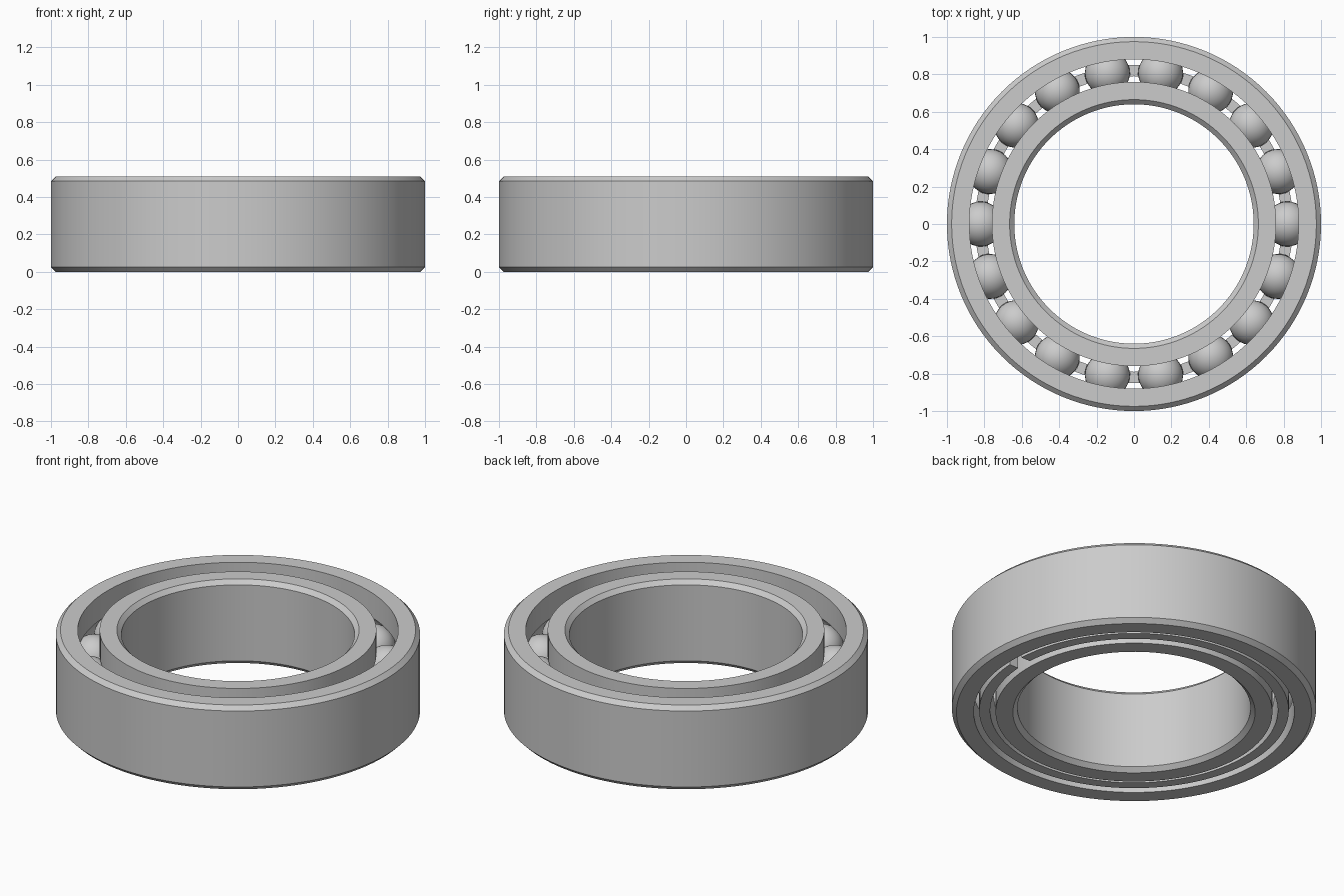
import bpy, bmesh, math
from mathutils import Matrix, Vector

old = bpy.data.objects.get("Cube")
if old:
    bpy.data.objects.remove(old, do_unlink=True)

HEIGHT, MID = 0.51, 0.255
BALLS, BALL_R, PITCH_R = 18, 0.12, 0.82
CHAMFER = 0.025

steel = bpy.data.materials.new("steel grey")
steel.use_nodes = True
colour = (0.6, 0.6, 0.6, 1)
steel.diffuse_color = colour
steel.node_tree.nodes["Principled BSDF"].inputs["Base Color"].default_value = colour


def add_object(name, bm):
    bmesh.ops.recalc_face_normals(bm, faces=bm.faces)
    mesh = bpy.data.meshes.new(name)
    bm.to_mesh(mesh)
    bm.free()
    mesh.materials.append(steel)
    obj = bpy.data.objects.new(name, mesh)
    bpy.context.collection.objects.link(obj)
    return obj


def select(obj):
    bpy.ops.object.select_all(action="DESELECT")
    obj.select_set(True)
    bpy.context.view_layer.objects.active = obj


def smooth(obj):
    select(obj)
    bpy.ops.object.shade_smooth_by_angle(angle=math.radians(30))


def revolve(name, profile, steps=128):
    """Turn a closed (radius, height) profile about the z axis."""
    bm = bmesh.new()
    rings = []
    for i in range(steps):
        a = math.tau * i / steps
        rings.append([bm.verts.new((r * math.cos(a), r * math.sin(a), z)) for r, z in profile])
    n = len(profile)
    for i in range(steps):
        here, after = rings[i], rings[(i + 1) % steps]
        for j in range(n):
            k = (j + 1) % n
            bm.faces.new((here[j], after[j], after[k], here[k]))
    return add_object(name, bm)


def race_profile(plain_r, track_r):
    """Chamfered plain wall on one side, ball groove on the other."""
    side = 1 if plain_r > track_r else -1
    groove_r = BALL_R + 0.002
    half = math.acos(abs(track_r - PITCH_R) / groove_r)
    inset = plain_r - side * CHAMFER
    points = [(track_r, 0), (inset, 0), (plain_r, CHAMFER),
              (plain_r, HEIGHT - CHAMFER), (inset, HEIGHT), (track_r, HEIGHT)]
    for i in range(13):
        a = half * (1 - i / 6)
        points.append((PITCH_R + side * groove_r * math.cos(a), MID + groove_r * math.sin(a)))
    return points


def ball_set(name, radius, detail):
    bm = bmesh.new()
    for i in range(BALLS):
        a = math.tau * i / BALLS
        place = Matrix.Rotation(a, 4, "Z") @ Matrix.Translation((PITCH_R, 0, MID))
        bmesh.ops.create_uvsphere(bm, u_segments=detail, v_segments=detail // 2,
                                  radius=radius, matrix=place)
    return add_object(name, bm)


def cut(obj, cutter):
    mod = obj.modifiers.new("cut", "BOOLEAN")
    mod.operation, mod.solver, mod.object = "DIFFERENCE", "EXACT", cutter
    cutter.hide_render = True
    select(obj)
    bpy.ops.object.modifier_apply(modifier=mod.name)
    bpy.data.objects.remove(cutter, do_unlink=True)


# Races
smooth(revolve("outer_race", race_profile(1.0, 0.88)))
smooth(revolve("inner_race", race_profile(0.64, 0.76)))

# Balls
smooth(ball_set("balls", BALL_R, 32))

# Cage: thin ring with ball pockets and one split
cage = revolve("cage", [(0.79, 0.01), (0.85, 0.01), (0.85, 0.28), (0.79, 0.28)])
cut(cage, ball_set("pocket_cutter", BALL_R + 0.004, 24))
bm = bmesh.new()
bmesh.ops.create_cube(bm, size=1, matrix=Matrix.Translation((PITCH_R, 0, 0.1))
                      @ Matrix.Diagonal(Vector((0.2, 0.1, 0.3, 1))))
cut(cage, add_object("split_cutter", bm))
smooth(cage)
